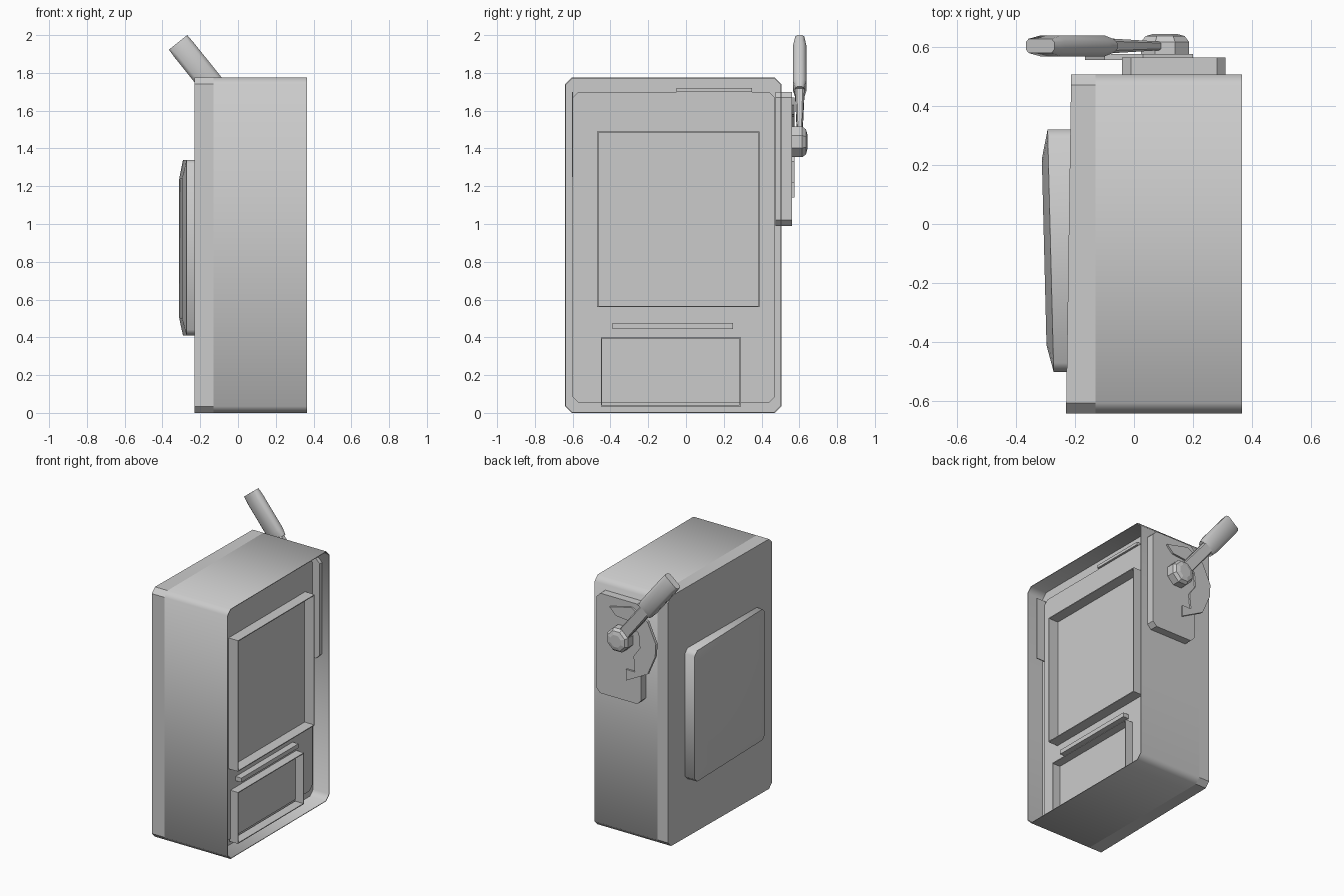
import bpy, bmesh, math
from mathutils import Vector

if "Cube" in bpy.data.objects:
    bpy.data.objects.remove(bpy.data.objects["Cube"])

grey = bpy.data.materials.new("plain_grey")
grey.use_nodes = True
grey.diffuse_color = (0.6, 0.6, 0.6, 1)
grey.node_tree.nodes["Principled BSDF"].inputs["Base Color"].default_value = (0.6, 0.6, 0.6, 1)


def loft(name, rings, smooth=None):
    """Skin a list of equal-length rings and cap both ends."""
    bm = bmesh.new()
    rows = [[bm.verts.new(p) for p in r] for r in rings]
    n = len(rows[0])
    for a, b in zip(rows, rows[1:]):
        for i in range(n):
            j = (i + 1) % n
            bm.faces.new((a[i], a[j], b[j], b[i]))
    bm.faces.new(rows[0])
    bm.faces.new(rows[-1])
    bmesh.ops.recalc_face_normals(bm, faces=bm.faces)
    me = bpy.data.meshes.new(name)
    bm.to_mesh(me)
    bm.free()
    me.materials.append(grey)
    ob = bpy.data.objects.new(name, me)
    bpy.context.collection.objects.link(ob)
    if smooth:
        bpy.ops.object.select_all(action='DESELECT')
        ob.select_set(True)
        bpy.context.view_layer.objects.active = ob
        bpy.ops.object.shade_smooth_by_angle(angle=math.radians(smooth))
    return ob


def cut_rect(u0, u1, v0, v1, c):
    """Rectangle with clipped corners."""
    return [(u0 + c, v0), (u1 - c, v0), (u1, v0 + c), (u1, v1 - c),
            (u1 - c, v1), (u0 + c, v1), (u0, v1 - c), (u0, v0 + c)]


def at_x(x, pts, tilt=0):
    return [(x + tilt * y, y, z) for y, z in pts]


def at_y(y, pts):
    return [(x, y, z) for x, z in pts]


def box(name, x, y, z):
    return loft(name, [at_x(v, [(y[0], z[0]), (y[1], z[0]), (y[1], z[1]), (y[0], z[1])]) for v in x])


def side_outline(d, c=0.035):
    return cut_rect(-0.64 + d, 0.505 - d, d, 1.775 - d, c)


# Case: thin walled tray open on +x, and its flat shaded rear cover
loft("case", [at_x(-0.13, side_outline(0)), at_x(0.365, side_outline(0)),
              at_x(0.365, side_outline(0.004)), at_x(0.24, side_outline(0.004))], 50)
loft("rear_cover", [at_x(-0.13, side_outline(0)), at_x(-0.22, side_outline(0), 0.015)])
loft("inner_plate", [at_x(0.235, cut_rect(-0.6, 0.47, 0.055, 1.7, 0.03)),
                     at_x(0.255, cut_rect(-0.6, 0.47, 0.055, 1.7, 0.03))])

# Raised panel on the rear cover
loft("raised_panel", [at_x(-0.2, cut_rect(-0.5, 0.32, 0.41, 1.34, 0.03)),
                      at_x(-0.284, cut_rect(-0.5, 0.32, 0.41, 1.34, 0.03), -0.025),
                      at_x(-0.306, cut_rect(-0.41, 0.22, 0.5, 1.24, 0.02), -0.025)], 50)


# Thin walled frames standing on the inner plate
def frame(name, x1, y0, y1, z0, z1, t=0.006):
    x = (0.25, x1)
    box(name + "_front_wall", x, (y0, y0 + t), (z0, z1))
    box(name + "_rear_wall", x, (y1 - t, y1), (z0, z1))
    box(name + "_top_wall", x, (y0, y1), (z1 - t, z1))
    box(name + "_bottom_wall", x, (y0, y1), (z0, z0 + t))


frame("upper_frame", 0.33, -0.47, 0.39, 0.56, 1.49)
frame("lower_frame", 0.315, -0.45, 0.29, 0.035, 0.4)
box("lower_ledge", (0.25, 0.3), (-0.39, 0.25), (0.445, 0.475))
box("top_ledge", (0.23, 0.27), (-0.05, 0.35), (1.7, 1.72))
box("front_tab", (0.25, 0.32), (-0.604, -0.598), (1.25, 1.7))

# Handle mount and curved guide plate
mount = cut_rect(-0.04, 0.31, 0.99, 1.7, 0.03)
loft("handle_mount", [at_y(0.475, mount), at_y(0.562, mount)])
guide = [(0.2, 1.63), (0.03, 1.67), (-0.1, 1.6), (-0.165, 1.46), (-0.16, 1.37),
         (-0.1, 1.23), (0.07, 1.14), (0.07, 1.22), (0, 1.22), (0.01, 1.33),
         (-0.04, 1.4), (-0.03, 1.5), (0.05, 1.57), (0.15, 1.58)]
loft("guide_plate", [at_y(0.555, guide), at_y(0.575, guide)])

# Pivot hub
pivot = Vector((0.105, 0, 1.435))


def hub_ring(y, r):
    return [(pivot.x + r * math.cos(math.tau * (i + 0.5) / 8), y,
             pivot.z + r * math.sin(math.tau * (i + 0.5) / 8)) for i in range(8)]


loft("pivot_hub", [hub_ring(0.56, 0.088), hub_ring(0.615, 0.088),
                   hub_ring(0.635, 0.072), hub_ring(0.642, 0.045)])

# Lever: arm and grip swept along the tilted lever axis
along = Vector((-0.626, 0, 0.78))
across = Vector((0.78, 0, 0.626))


def lever_ring(d, w, h, c):
    return [pivot + along * d + across * u + Vector((0, 0.602 + v, 0))
            for u, v in cut_rect(-w, w, -h, h, c)]


loft("lever_arm", [lever_ring(0, 0.04, 0.012, 0.004), lever_ring(0.36, 0.042, 0.026, 0.01)])
loft("lever_grip", [lever_ring(0.33, 0.058, 0.022, 0.012), lever_ring(0.38, 0.064, 0.035, 0.02),
                    lever_ring(0.62, 0.064, 0.035, 0.02), lever_ring(0.675, 0.062, 0.024, 0.012)], 50)
